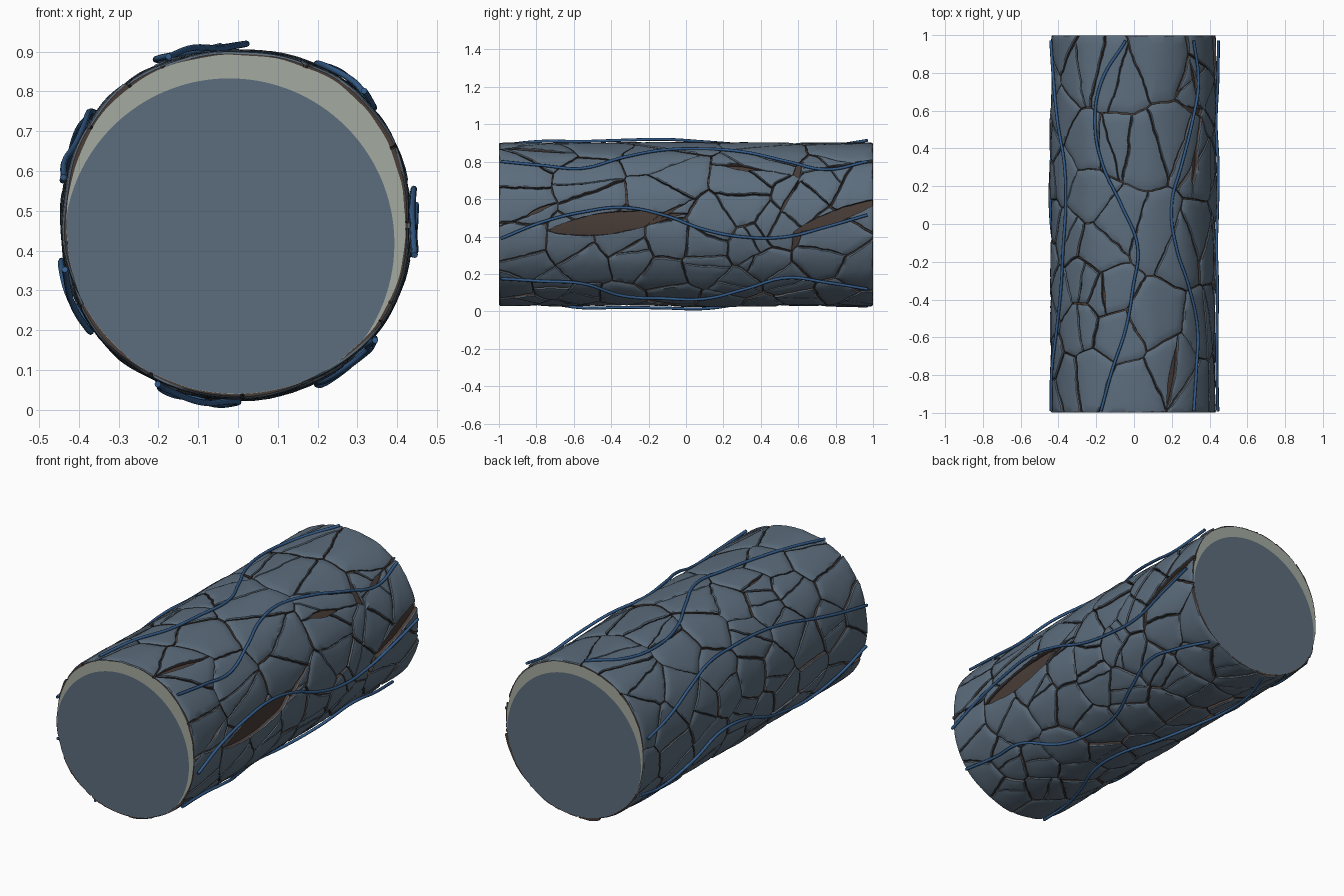
import bpy, bmesh, math, random
from mathutils import noise, Vector

if "Cube" in bpy.data.objects:
    bpy.data.objects.remove(bpy.data.objects["Cube"])

random.seed(11)
CX, CZ, R = -0.005, 0.468, 0.439      # log axis and bark radius
CIRC = 2 * math.pi * R
END = 0.9985                          # where the bark stops


def material(name, rgb):
    m = bpy.data.materials.new(name)
    m.diffuse_color = (*rgb, 1)
    m.use_nodes = True
    m.node_tree.nodes["Principled BSDF"].inputs["Base Color"].default_value = m.diffuse_color
    return m


BARK = material("slate bark", (0.108, 0.153, 0.205))
CRACK = material("brown crack", (0.065, 0.045, 0.038))
PALE = material("pale wood", (0.37, 0.4, 0.35))
VINE = material("blue vine", (0.035, 0.11, 0.26))


def polar(a, y, r):
    """Point around the log, with slightly squared shoulders on top."""
    r += .006 * math.cos(4 * a - math.pi) * (.65 + .35 * math.sin(a))
    return (CX + r * math.cos(a), y, CZ + r * math.sin(a))


def finish(name, bm, mats, angle=35):
    me = bpy.data.meshes.new(name)
    bm.to_mesh(me)
    bm.free()
    ob = bpy.data.objects.new(name, me)
    bpy.context.collection.objects.link(ob)
    for m in mats:
        me.materials.append(m)
    bpy.ops.object.select_all(action='DESELECT')
    ob.select_set(True)
    bpy.context.view_layer.objects.active = ob
    bpy.ops.object.shade_smooth_by_angle(angle=math.radians(angle))
    return ob


# Plate centres (degrees around the log, y) on the top and right side
SEEDS = [(69, .85), (102, .75), (131, .8), (83, .4), (61, .45), (104, .42), (99, 0), (75, -.05),
         (54, -.12), (75, -.5), (102, -.6), (95, -.87), (58, -.75), (119, -.8), (128, -.3),
         (116, -.13), (123, .15), (123, .42), (133, -.55), (109, -.36),
         (14, -.88), (31, -.55), (37, -.88), (14, -.5), (35, -.05), (19, -.12), (31, .3), (12, .3),
         (14, .6), (35, .75), (46, .4), (0, .15), (-1, .48), (-15, .1), (-15, .35), (-9, .75),
         (-13, -.1), (-10, -.35), (-14, -.62), (-14, -.88), (-31, -.85), (-28, -.55),
         (-24, -.28), (-37, -.12), (-32, .1), (-30, .42), (-28, .72), (-40, .92), (-46, .55), (24, .92)]
seeds = [(math.radians(a) * R, y) for a, y in SEEDS]


def wrap(du):
    return (du + CIRC / 2) % CIRC - CIRC / 2


# Scatter the remaining plates over the bottom and left side
for _ in range(4000):
    a, y = random.uniform(138, 310), random.uniform(-.95, .95)
    u = math.radians(a) * R
    if all(math.hypot(wrap(u - s[0]) * 1.3, y - s[1]) > 0.2 for s in seeds):
        seeds.append((u, y))

# Open fissures: start y, end y, start angle, end angle, half width
FISSURES = [(-.74, -.02, -5, 7, .06), (.57, 1.1, -6, 20, .036), (.2, .42, 45, 40, .022),
            (.48, .62, 2, 36, .012), (.7, .86, 40, 46, .016), (.62, .72, 72, 52, .016),
            (-.97, -.62, 66, 58, .018), (-.45, -.3, 110, 112, .01), (-.2, -.02, 0, 14, .012),
            (-.85, -.72, 6, 14, .014), (-.5, -.1, 200, 212, .016), (.3, .7, 250, 243, .02)]
LINES = [(math.radians(a0) * R, y0, math.radians(a1) * R, y1, w) for y0, y1, a0, a1, w in FISSURES]


def axis_dist(f, u, y):
    t = (y - f[1]) / (f[3] - f[1])
    return t, wrap(u - f[0] - (f[2] - f[0]) * t)


def warp(u, y, sides):
    """Make the cracks wander and keep the plates out of the fissures."""
    p = Vector((math.cos(u / R) * 2.2, math.sin(u / R) * 2.2, y * 5))
    u += .012 * noise.noise(p * 1.6) + .006 * noise.noise(p * 6)
    if abs(y) < END - .001:
        y += .012 * noise.noise(p * 1.6 + Vector((9, 4, 2))) + .006 * noise.noise(p * 6 + Vector((3, 8, 1)))
        y = max(-END, min(END, y))
    for f, side in sides:
        t, d = axis_dist(f, u, y)
        if 0 < t < 1:
            w = f[4] * math.sin(math.pi * t ** .85) + .004 * noise.noise(p * 8)
            if side * d < w:
                u += side * w - d
    return u, y


def clip(poly, nx, ny, c):
    """Keep the part of the polygon where n.p <= c."""
    out = []
    for i, p in enumerate(poly):
        q = poly[(i + 1) % len(poly)]
        dp, dq = nx * p[0] + ny * p[1] - c, nx * q[0] + ny * q[1] - c
        if dp <= 0:
            out.append(p)
        if dp * dq < 0:
            t = dp / (dp - dq)
            out.append((p[0] + t * (q[0] - p[0]), p[1] + t * (q[1] - p[1])))
    return out


def split(polys, nx, ny, c, gap):
    out = [clip(p, s * nx, s * ny, s * c - gap) for p in polys for s in (1, -1)]
    return [p for p in out if len(p) > 2]


def plate(bm, su, sy, poly):
    """One raised bark plate with brown walls and a softly domed top."""
    pts = []
    for i, p in enumerate(poly):
        q = poly[(i + 1) % len(poly)]
        n = max(1, int(math.dist(p, q) / .022))
        pts += [(p[0] + (q[0] - p[0]) * k / n, p[1] + (q[1] - p[1]) * k / n) for k in range(n)]
    n = len(pts)
    mx, my = sum(p[0] for p in pts) / n, sum(p[1] for p in pts) / n
    sides = []
    for f in LINES:
        t, d = axis_dist(f, su + mx, sy + my)
        if -1 < t < 2 and abs(d) < .3:
            sides.append((f, 1 if d > 0 else -1))
    lift, tilt = random.uniform(-.003, .005), random.uniform(-.04, .04)
    rings = []
    for scale, h in ((1, -.021), (1, -.005), (.94, 0), (.7, .002), (.4, .003), (.15, .003)):
        ring = []
        for px, py in pts:
            x, y = mx + (px - mx) * scale, my + (py - my) * scale
            u, v = warp(su + x, sy + y, sides)
            a = u / R
            bump = .006 * noise.noise(Vector((math.cos(a) * 3, math.sin(a) * 3, v * 2)))
            top = max(-.012, lift + tilt * (x - mx) + bump)
            ring.append(bm.verts.new(polar(a, v, R + h + (top if h > -.02 else 0))))
        rings.append(ring)
    for j in range(len(rings) - 1):
        for i in range(n):
            k = (i + 1) % n
            f = bm.faces.new((rings[j][i], rings[j][k], rings[j + 1][k], rings[j + 1][i]))
            f.material_index = 1 if j == 0 else 0
    bm.faces.new(rings[-1])


# Bark plates: cracked cells, some split again, raised over the brown core
bm = bmesh.new()
for su, sy in seeds:
    poly = [(-.5, -END - sy), (.5, -END - sy), (.5, END - sy), (-.5, END - sy)]
    for tu, ty in seeds:
        dx, dy = wrap(tu - su), ty - sy
        L = math.hypot(dx, dy)
        if 0 < L < 1.2:
            poly = clip(poly, dx / L, dy / L, L / 2 - random.uniform(.001, .005))
    pieces = [poly]
    for f in LINES:
        if f[1] - .08 < sy < f[3] + .08 and abs(axis_dist(f, su, sy)[1]) < .25:
            dx, dy = f[2] - f[0], f[3] - f[1]
            L = math.hypot(dx, dy)
            c = (wrap(f[0] - su) * dy - (f[1] - sy) * dx) / L
            pieces = split(pieces, dy / L, -dx / L, c, .002)
    if len(pieces) == 1 and random.random() < .3:
        a = random.gauss(0, .5)
        pieces = split(pieces, math.cos(a), math.sin(a), random.uniform(-.03, .03), .0015)
    for p in pieces:
        plate(bm, su, sy, p)
for f in bm.faces:                    # every plate top faces outward
    f.normal_update()
    c = f.calc_center_median()
    if f.material_index == 0 and f.normal.dot(Vector((c.x - CX, 0, c.z - CZ))) < 0:
        f.normal_flip()
finish("bark_plates", bm, [BARK, CRACK])

# Brown core seen through the cracks
bm = bmesh.new()
N, RC = 128, 0.42
rows = [[bm.verts.new(polar(2 * math.pi * i / N, y, RC)) for i in range(N)] for y in (-.998, .998)]
for i in range(N):
    k = (i + 1) % N
    bm.faces.new((rows[0][i], rows[0][k], rows[1][k], rows[1][i]))
bmesh.ops.recalc_face_normals(bm, faces=bm.faces)
finish("inner_core", bm, [CRACK])


# Sawn ends: slate heartwood with a pale crescent around it
def sawn_end(name, y, hx, hz, hr):
    bm = bmesh.new()
    inner, outer = [], []
    for i in range(N):
        a = 2 * math.pi * i / N
        p = polar(a, y, .430 + .004 * noise.noise(Vector((math.cos(a) * 6, math.sin(a) * 6, y))))
        ro = math.hypot(p[0] - CX, p[2] - CZ)
        ox, oz = CX - hx, CZ - hz
        b = ox * math.cos(a) + oz * math.sin(a)
        ri = min(ro - .0005, -b + math.sqrt(b * b - (ox * ox + oz * oz - hr * hr)))
        inner.append(bm.verts.new((CX + ri * math.cos(a), y, CZ + ri * math.sin(a))))
        outer.append(bm.verts.new(p))
    bm.faces.new(inner)
    for i in range(N):
        k = (i + 1) % N
        bm.faces.new((inner[i], outer[i], outer[k], inner[k])).material_index = 1
    for f in bm.faces:
        f.normal_update()
        if f.normal.y * y < 0:
            f.normal_flip()
    finish(name, bm, [BARK, PALE])


sawn_end("front_end", -1, -.022, .418, .415)
sawn_end("back_end", 1, 0, .415, .418)

# Vines: angles at even steps from y = -0.99 to 0.97
VINES = [(112, 104, 95, 90, 87, 98, 111, 116, 112, 95), (46, 43, 41, 50, 60, 63, 56, 47, 40, 46),
         (-10, 1, 8, 11, 6, -4, -9, -9, -2, 6), (-40, -43, -44, -58, -63, -61, -50, -40, -43, -50),
         (-116, -112, -101, -91, -90, -97, -108, -115, -110, -100),
         (195, 206, 216, 214, 204, 194, 193, 203, 214, 210),
         (165, 160, 154, 147, 143, 142, 143, 150, 160, 166)]
for n, angles in enumerate(VINES):
    name = "vine_%d" % (n + 1)
    cu = bpy.data.curves.new(name, 'CURVE')
    cu.dimensions = '3D'
    cu.bevel_depth = 0.008
    cu.bevel_resolution = 2
    cu.resolution_u = 8
    cu.use_fill_caps = True
    sp = cu.splines.new('BEZIER')
    sp.bezier_points.add(len(angles) - 1)
    for i, (bp, a) in enumerate(zip(sp.bezier_points, angles)):
        y = -.99 + 1.96 * i / (len(angles) - 1)
        bp.co = polar(math.radians(a), y, .453 + .006 * math.sin(i * 2.1 + n))
        bp.handle_left_type = bp.handle_right_type = 'AUTO'
    cu.materials.append(VINE)
    bpy.context.collection.objects.link(bpy.data.objects.new(name, cu))
